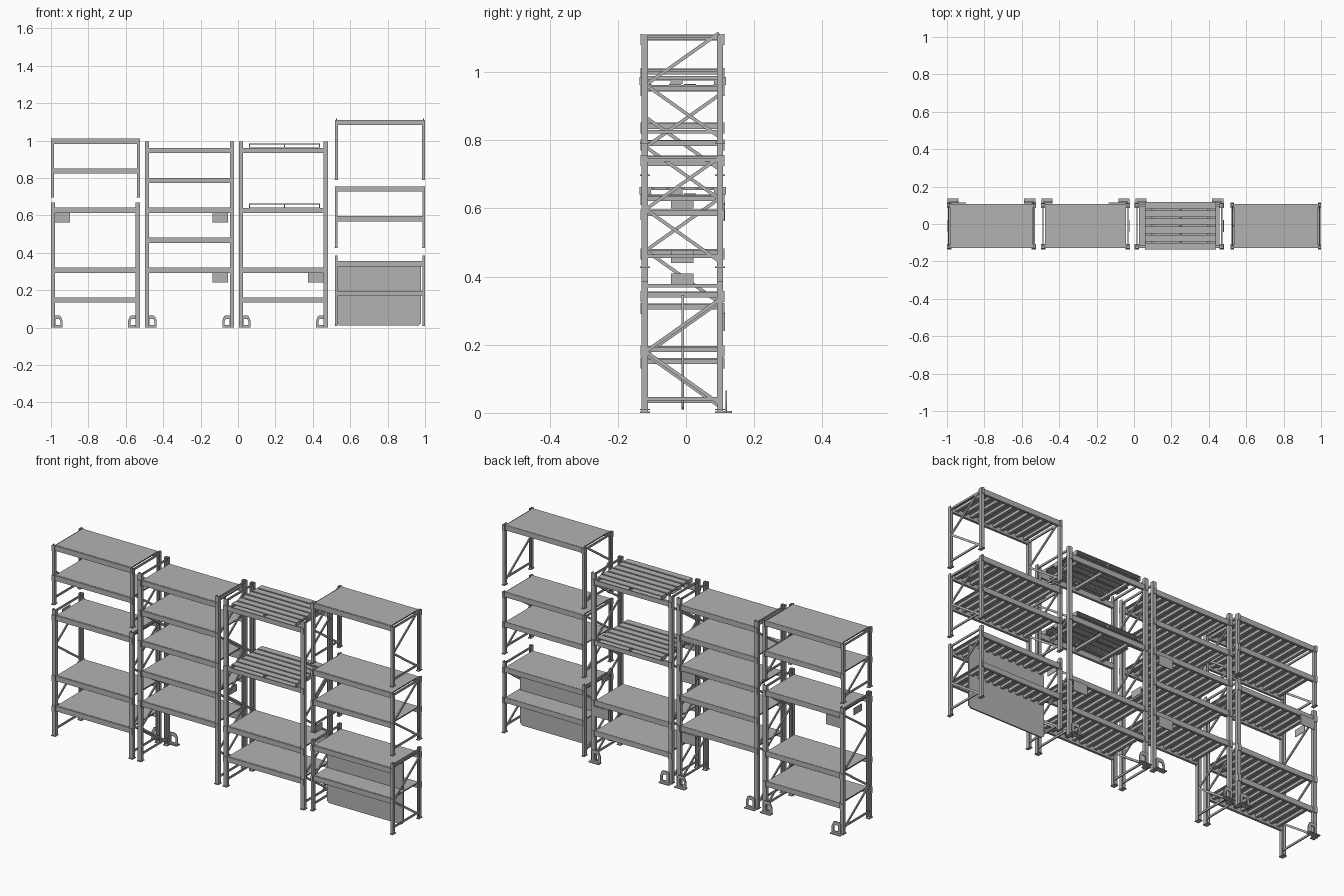
import bpy
import bmesh
from mathutils import Matrix, Vector

if "Cube" in bpy.data.objects:
    bpy.data.objects.remove(bpy.data.objects["Cube"])

steel = bpy.data.materials.new("grey_steel")
steel.use_nodes = True
GREY = (0.45, 0.45, 0.45, 1)
steel.diffuse_color = GREY
steel.node_tree.nodes["Principled BSDF"].inputs["Base Color"].default_value = GREY

FRONT, BACK = -0.13, 0.109      # outer faces of the upright frames
POST_Y = 0.018                  # post depth
GAUGE = 0.003                   # sheet thickness


def add_box(bm, x0, x1, y0, y1, z0, z1):
    lo, hi = Vector((x0, y0, z0)), Vector((x1, y1, z1))
    m = Matrix.Translation((lo + hi) / 2) @ Matrix.Diagonal((*(hi - lo), 1))
    bmesh.ops.create_cube(bm, size=1, matrix=m)


def add_bar(bm, a, b, width, thick):
    """Flat bar from a to b lying in a plane of constant x."""
    a, b = Vector(a), Vector(b)
    rot = (b - a).to_track_quat('Z', 'X').to_matrix().to_4x4()
    m = Matrix.Translation((a + b) / 2) @ rot
    # find which local axis points along x, and make that one thin
    along_x = abs(rot.col[0].x) > abs(rot.col[1].x)
    size = (thick, width) if along_x else (width, thick)
    bmesh.ops.create_cube(bm, size=1, matrix=m @ Matrix.Diagonal((*size, (b - a).length, 1)))


def finish(bm, name):
    mesh = bpy.data.meshes.new(name)
    bm.to_mesh(mesh)
    bm.free()
    mesh.materials.append(steel)
    obj = bpy.data.objects.new(name, mesh)
    bpy.context.collection.objects.link(obj)
    return obj


def plate(name, loops, y, thick):
    """Upright plate from xz outlines; inner outlines become holes."""
    curve = bpy.data.curves.new(name + "_outline", 'CURVE')
    curve.dimensions = '2D'
    curve.fill_mode = 'BOTH'
    curve.extrude = thick / 2
    for loop in loops:
        spline = curve.splines.new('POLY')
        spline.points.add(len(loop) - 1)
        spline.use_cyclic_u = True
        for p, (x, z) in zip(spline.points, loop):
            p.co = (x, z, 0, 1)
    helper = bpy.data.objects.new(name + "_helper", curve)
    bpy.context.collection.objects.link(helper)
    bpy.context.view_layer.update()
    bm = bmesh.new()
    bm.from_mesh(bpy.data.meshes.new_from_object(helper))
    bpy.data.objects.remove(helper)
    bm.transform(Matrix.Translation((0, y, 0)) @ Matrix.Rotation(1.570796, 4, 'X'))
    finish(bm, name)


def upright_frame(name, x0, x1, z0, z1):
    """Two channel posts with feet and zigzag bracing."""
    bm = bmesh.new()
    for outer, inward in ((FRONT, 1), (BACK, -1)):
        web = sorted((outer, outer + inward * GAUGE))
        side = sorted((outer, outer + inward * POST_Y))
        add_box(bm, x0, x1, *web, z0, z1)
        for xa in (x0, x1 - GAUGE):
            add_box(bm, xa, xa + GAUGE, *side, z0, z1)
        foot = sorted((outer - inward * 0.005, outer + inward * 0.024))
        add_box(bm, x0 - 0.001, x1 + 0.001, *foot, z0, z0 + 0.004)
    xm = (x0 + x1) / 2
    ends = (BACK - 0.012, FRONT + 0.012)
    z, i, step = z0 + 0.02, 0, 0.152
    while z + step < z1 + 0.005:
        add_bar(bm, (xm, ends[i % 2], z), (xm, ends[1 - i % 2], z + step), 0.01, 0.006)
        z, i = z + step, i + 1
    for zb in (z0 + 0.034, z1 - 0.012):
        add_box(bm, xm - 0.003, xm + 0.003, FRONT + 0.01, BACK - 0.01, zb - 0.005, zb + 0.005)
    finish(bm, name)


def beams(name, x0, x1, top, post):
    """Front and back beams with hooked end connectors."""
    bm = bmesh.new()
    for outer, inward in ((FRONT, 1), (BACK, -1)):
        ys = sorted((outer + inward * 0.003, outer + inward * 0.016))
        add_box(bm, x0 + post, x1 - post, *ys, top - 0.027, top)
        hook = sorted((outer - inward * 0.004, outer + inward * 0.002))
        for xa in (x0 + 0.002, x1 - post + 0.002):
            add_box(bm, xa, xa + post - 0.004, *hook, top - 0.03, top + 0.002)
    finish(bm, name)


def deck(name, x0, x1, top, post):
    """Flat sheet carried on ribs that run front to back."""
    bm = bmesh.new()
    a, b = x0 + post, x1 - post
    add_box(bm, a, b, FRONT + 0.01, BACK - 0.005, top - 0.003, top + 0.001)
    count = 10
    for i in range(count):
        x = a + (i + 0.5) * (b - a) / count
        add_box(bm, x - 0.008, x + 0.008, FRONT + 0.014, BACK - 0.014, top - 0.017, top - 0.003)
    finish(bm, name)


def pallet(name, x0, x1, z):
    """Slatted top, three notched runners and bottom boards."""
    bm = bmesh.new()
    y0, y1, slats = -0.137, 0.117, 6
    pitch = (y1 - y0 + 0.008) / slats
    for i in range(slats):
        y = y0 + i * pitch
        add_box(bm, x0, x1, y, y + pitch - 0.008, z + 0.018, z + 0.023)
        if i in (0, 2, 3, 5):
            add_box(bm, x0, x1, y, y + pitch - 0.008, z, z + 0.003)
    for x in (x0, (x0 + x1) / 2 - 0.003, x1 - 0.006):
        add_box(bm, x, x + 0.006, y0, y1, z + 0.013, z + 0.018)
        for y in (y0, -0.045, y1 - 0.035):
            add_box(bm, x, x + 0.006, y, y + 0.035, z + 0.002, z + 0.013)
    for x in (x0 + 0.04, (x0 + x1) / 2, x1 - 0.04):
        add_box(bm, x - 0.008, x + 0.008, FRONT + 0.01, BACK - 0.01, z - 0.018, z - 0.004)
    finish(bm, name)


def unit(name, x0, x1, z0, z1, post, levels, bare=()):
    upright_frame(name + "_right_frame", x0, x0 + post, z0, z1)
    upright_frame(name + "_left_frame", x1 - post, x1, z0, z1)
    for i, top in enumerate(levels):
        beams(f"{name}_beams_{i + 1}", x0, x1, top, post)
        if top not in bare:
            deck(f"{name}_deck_{i + 1}", x0, x1, top, post)


# Rack bays
A, B, C, D = (-1.0, -0.525), (-0.497, -0.022), (0.005, 0.48), (0.518, 1.0)
unit("first_bay", *A, 0, 0.67, 0.022, (0.16, 0.32, 0.64))
unit("first_bay_upper", *A, 0.695, 1.01, 0.016, (0.85, 1.009))
unit("second_bay", *B, 0, 0.995, 0.022, (0.32, 0.48, 0.64, 0.80, 0.96))
unit("third_bay", *C, 0, 0.995, 0.022, (0.16, 0.32, 0.64, 0.96), bare=(0.64, 0.96))
unit("fourth_bay", *D, 0.008, 0.385, 0.014, (0.195, 0.355))
unit("fourth_bay_middle", *D, 0.425, 0.755, 0.014, (0.595, 0.754))
unit("fourth_bay_top", *D, 0.79, 1.11, 0.016, (1.109,))

# Pallets
for label, z in (("lower", 0.64), ("upper", 0.962)):
    pallet(label + "_pallet", 0.058, 0.438, z)

# Upright divider with cut corners in the fourth bay
xa, xb, za, zb, r = 0.53, 0.978, 0.01, 0.35, 0.012
plate("divider_panel", [[(xa + r, za), (xb - r, za), (xb, za + r), (xb, zb - r),
                         (xb - r, zb), (xa + r, zb), (xa, zb - r), (xa, za + r)]], -0.01, 0.007)

# Post guards behind the rear feet
OUTLINE = [(0.01, 0), (0.062, 0), (0.062, 0.038), (0.053, 0.06), (0.045, 0.065), (0.018, 0.065), (0.01, 0.055)]
WINDOW = [(0.024, 0.014), (0.05, 0.014), (0.05, 0.034), (0.044, 0.046), (0.024, 0.046)]
for bay, (x0, x1) in (("first", A), ("second", B), ("third", C)):
    for side, x, s in (("right", x0, 1), ("left", x1, -1)):
        name = f"{bay}_{side}_guard"
        plate(name, [[(x + s * u, z) for u, z in loop] for loop in (OUTLINE, WINDOW)], 0.118, 0.005)
        bm = bmesh.new()
        add_box(bm, *sorted((x + s * 0.002, x + s * 0.062)), BACK, 0.135, 0, 0.005)
        finish(bm, name + "_base")

# Load sign plates hung behind the rear beams
for i, (x, z) in enumerate(((-0.94, 0.563), (-0.095, 0.563), (-0.095, 0.24), (0.415, 0.24))):
    bm = bmesh.new()
    add_box(bm, x - 0.041, x + 0.041, BACK + 0.001, BACK + 0.005, z, z + 0.054)
    finish(bm, f"rear_sign_{i + 1}")

# Small plates on the frame sides
for i, (x, z) in enumerate(((A[0] + 0.003, 0.6), (B[1], 0.44), (C[1], 0.372))):
    bm = bmesh.new()
    add_box(bm, x - 0.003, x, -0.044, 0.022, z, z + 0.037)
    finish(bm, f"side_sign_{i + 1}")
